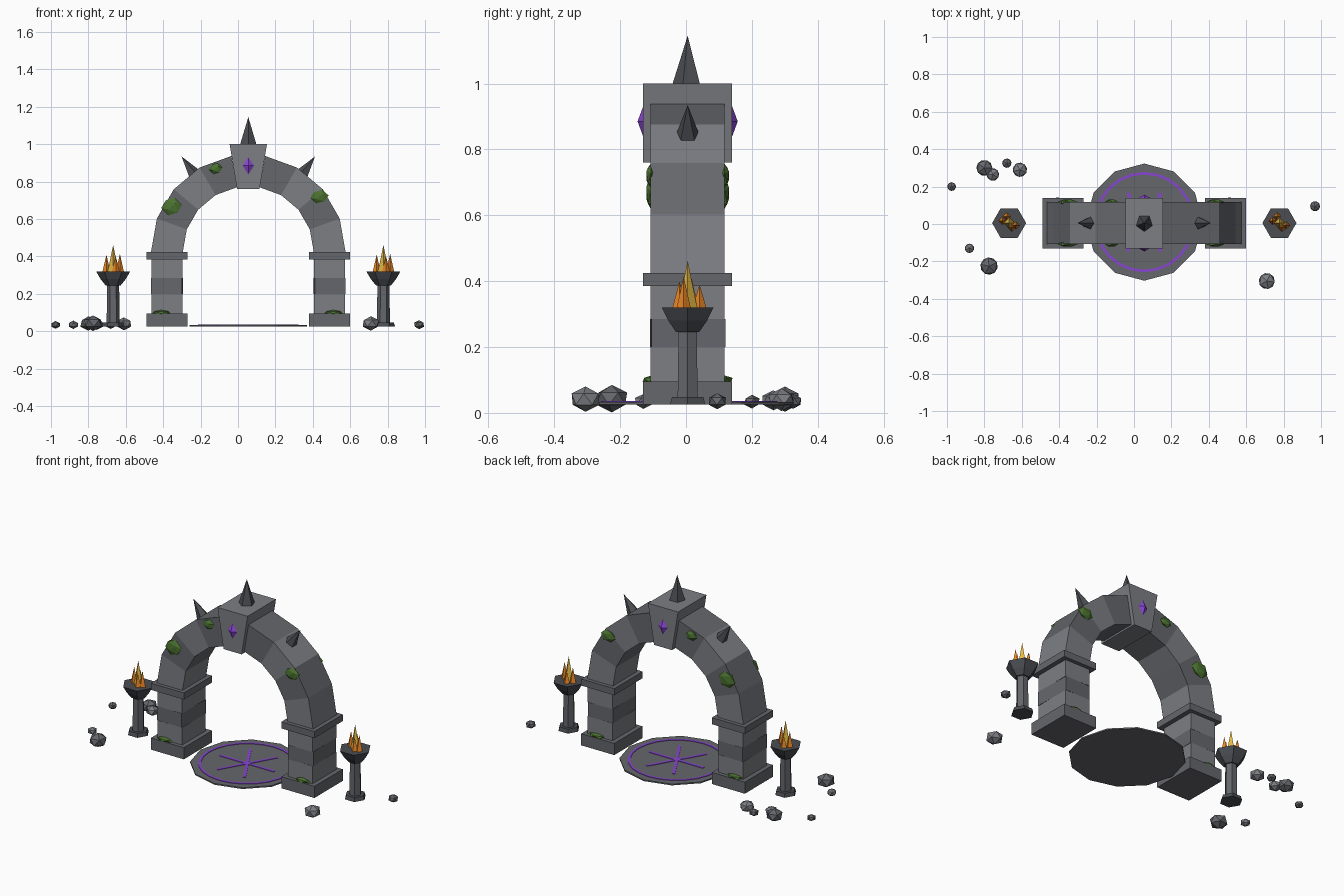
import bpy, bmesh
from math import sin, cos, pi, radians
from mathutils import Matrix, Vector

if "Cube" in bpy.data.objects:
    bpy.data.objects.remove(bpy.data.objects["Cube"])

CX, CY, GROUND = 0.055, 0.005, 0.025      # arch centre and floor level
SPRING, R_IN, R_OUT = 0.425, 0.35, 0.52   # arch curve


def material(name, rgb):
    m = bpy.data.materials.new(name)
    m.diffuse_color = (*rgb, 1)
    m.use_nodes = True
    m.node_tree.nodes["Principled BSDF"].inputs["Base Color"].default_value = m.diffuse_color
    return m


LIGHT = material("light_stone", (0.20, 0.21, 0.23))
MID = material("mid_stone", (0.13, 0.135, 0.15))
DARK = material("dark_stone", (0.07, 0.075, 0.085))
PURPLE = material("purple", (0.25, 0.06, 0.65))
MOSS = material("moss", (0.07, 0.17, 0.03))
ORANGE = material("orange_flame", (0.85, 0.25, 0.02))
YELLOW = material("yellow_flame", (0.80, 0.50, 0.06))


def finish(name, bm, mat):
    bmesh.ops.recalc_face_normals(bm, faces=bm.faces)
    me = bpy.data.meshes.new(name)
    bm.to_mesh(me)
    bm.free()
    me.materials.append(mat)
    ob = bpy.data.objects.new(name, me)
    bpy.context.collection.objects.link(ob)
    return ob


def box(name, loc, size, mat, turn=0.0):
    bm = bmesh.new()
    m = Matrix.Translation(loc) @ Matrix.Rotation(turn, 4, 'Z') @ Matrix.Diagonal((*size, 1))
    bmesh.ops.create_cube(bm, size=1, matrix=m)
    return finish(name, bm, mat)


def slab(name, pts, depth, mat):
    """Extrude an x-z outline (relative to the arch centre) along y."""
    bm = bmesh.new()
    f = bm.faces.new([bm.verts.new((CX + x, CY - depth / 2, z)) for x, z in pts])
    ext = bmesh.ops.extrude_face_region(bm, geom=[f])["geom"]
    bmesh.ops.translate(bm, vec=(0, depth, 0), verts=[v for v in ext if isinstance(v, bmesh.types.BMVert)])
    return finish(name, bm, mat)


def lathe(name, loc, profile, sides, mat):
    """Stack of n-sided rings (radius, z) with capped ends."""
    bm = bmesh.new()
    rings = [[bm.verts.new((loc[0] + r * cos(2 * pi * i / sides), loc[1] + r * sin(2 * pi * i / sides), z))
              for i in range(sides)] for r, z in profile]
    for a, b in zip(rings, rings[1:]):
        for i in range(sides):
            j = (i + 1) % sides
            bm.faces.new((a[i], a[j], b[j], b[i]))
    bm.faces.new(rings[0])
    bm.faces.new(rings[-1])
    return finish(name, bm, mat)


def spike(name, base, tip, radius, sides, mat):
    base, tip = Vector(base), Vector(tip)
    d = tip - base
    bm = bmesh.new()
    m = Matrix.Translation((base + tip) / 2) @ d.to_track_quat('Z', 'Y').to_matrix().to_4x4()
    bmesh.ops.create_cone(bm, cap_ends=True, segments=sides, radius1=radius, radius2=0, depth=d.length, matrix=m)
    return finish(name, bm, mat)


def lump(name, loc, scale, mat, turn=0.0, axis='Z'):
    bm = bmesh.new()
    m = Matrix.Translation(loc) @ Matrix.Diagonal((*scale, 1)) @ Matrix.Rotation(turn, 4, axis)
    bmesh.ops.create_icosphere(bm, subdivisions=1, radius=1, matrix=m)
    return finish(name, bm, mat)


def polar(r, deg):
    a = radians(deg)
    return r * cos(a), SPRING + r * sin(a)


# Pillars: plinth, three blocks, cap
for s in (-1, 1):
    x = CX + s * 0.435
    box("plinth", (x, CY, 0.06), (0.22, 0.27, 0.07), MID)
    for i, (z0, z1, mat) in enumerate([(0.095, 0.20, LIGHT), (0.20, 0.285, MID), (0.285, 0.385, LIGHT)]):
        turn = radians(1.5) * s if i == 1 else 0
        box("pillar_block", (x, CY, (z0 + z1) / 2), (0.165, 0.225, z1 - z0), mat, turn)
    box("pillar_cap", (x, CY, 0.405), (0.22, 0.27, 0.04), MID)

# Arch stones, leaving the middle for the keystone
for i in range(9):
    if i != 4:
        a, b = i * 20, i * 20 + 20
        slab("arch_stone", [polar(R_IN, a), polar(R_OUT, a), polar(R_OUT, b), polar(R_IN, b)],
             0.225, MID if i % 2 else LIGHT)
slab("keystone", [(-0.06, 0.76), (0.06, 0.76), (0.1, 1.0), (-0.1, 1.0)], 0.27, LIGHT)

# Spikes on the crown and shoulders
spike("crown_spike", (CX, CY, 0.995), (CX, CY, 1.145), 0.047, 5, DARK)
for deg in (55, 125):
    (bx, bz), (tx, tz) = polar(0.49, deg), polar(0.622, deg)
    spike("shoulder_spike", (CX + bx, CY, bz), (CX + tx, CY, tz), 0.042, 5, DARK)

# Gems and moss on both faces
for s in (-1, 1):
    bm = bmesh.new()
    bmesh.ops.create_icosphere(bm, subdivisions=1, radius=1)
    bm.clear()
    ends = [bm.verts.new((CX, CY + s * 0.135, 0.885 + dz)) for dz in (-0.046, 0.046)]
    ring = [bm.verts.new((CX + dx, CY + s * 0.135 + dy, 0.885))
            for dx, dy in ((0.03, 0), (0, 0.017), (-0.03, 0), (0, -0.017))]
    for e in ends:
        for i in range(4):
            bm.faces.new((e, ring[i], ring[(i + 1) % 4]))
    finish("keystone_gem", bm, PURPLE)
    for x, z, w, h in [(-0.355, 0.667, 0.056, 0.05), (-0.12, 0.87, 0.038, 0.03), (0.435, 0.72, 0.05, 0.038)]:
        lump("arch_moss", (x, CY + s * 0.112, z), (w, 0.016, h), MOSS, 0.3, 'Y')
    for x in (-0.41, 0.51):
        lump("plinth_moss", (x, CY + s * 0.11, 0.1), (0.053, 0.03, 0.014), MOSS, 0.3)

# Ritual floor disc with glowing ring and crossed bars
lathe("floor_disc", (CX, CY + 0.005), [(0.313, GROUND), (0.313, 0.033)], 12, MID)
lathe("floor_ring", (CX, CY + 0.005), [(0.254, 0.031), (0.268, 0.031), (0.268, 0.036), (0.254, 0.036), (0.254, 0.031)],
      24, PURPLE)
ring_mesh = bpy.data.objects["floor_ring"].data
bm = bmesh.new()
bm.from_mesh(ring_mesh)
bmesh.ops.delete(bm, geom=[f for f in bm.faces if len(f.verts) > 4], context='FACES_ONLY')
bmesh.ops.remove_doubles(bm, verts=bm.verts, dist=1e-5)
bmesh.ops.recalc_face_normals(bm, faces=bm.faces)
bm.to_mesh(ring_mesh)
bm.free()
for k in range(3):
    box("floor_bar", (CX, CY + 0.005, 0.0335), (0.36, 0.016, 0.005), PURPLE, k * pi / 3)

# Braziers with flames
for s in (-1, 1):
    x = CX + s * 0.7225
    lathe("brazier_foot", (x, CY), [(0.062, GROUND), (0.055, 0.048)], 6, DARK)
    lathe("brazier_post", (x, CY), [(0.035, 0.045), (0.032, 0.25)], 6, MID)
    lathe("brazier_bowl", (x, CY), [(0.04, 0.245), (0.068, 0.28), (0.091, 0.32)], 6, DARK)
    spike("centre_flame", (x, CY, 0.315), (x, CY, 0.462), 0.03, 4, YELLOW)
    for dx, dy, top in [(-0.036, 0.012, 0.41), (0.036, -0.012, 0.415), (-0.012, 0.036, 0.39), (0.014, -0.025, 0.40)]:
        spike("side_flame", (x + dx, CY + dy, 0.315), (x + dx, CY + dy, top), 0.022, 4, ORANGE)

# Scattered rubble
rocks = [(-0.80, 0.30, 0.048), (-0.755, 0.265, 0.038), (-0.68, 0.325, 0.028), (-0.61, 0.29, 0.043),
         (-0.975, 0.20, 0.026), (-0.88, -0.13, 0.028), (-0.775, -0.225, 0.052),
         (0.71, -0.305, 0.048), (0.968, 0.095, 0.03)]
for i, (x, y, r) in enumerate(rocks):
    lump("rubble_rock", (x, y, GROUND + r * 0.35), (r, r, r * 0.8), LIGHT if i % 2 else MID, i * 0.7)
